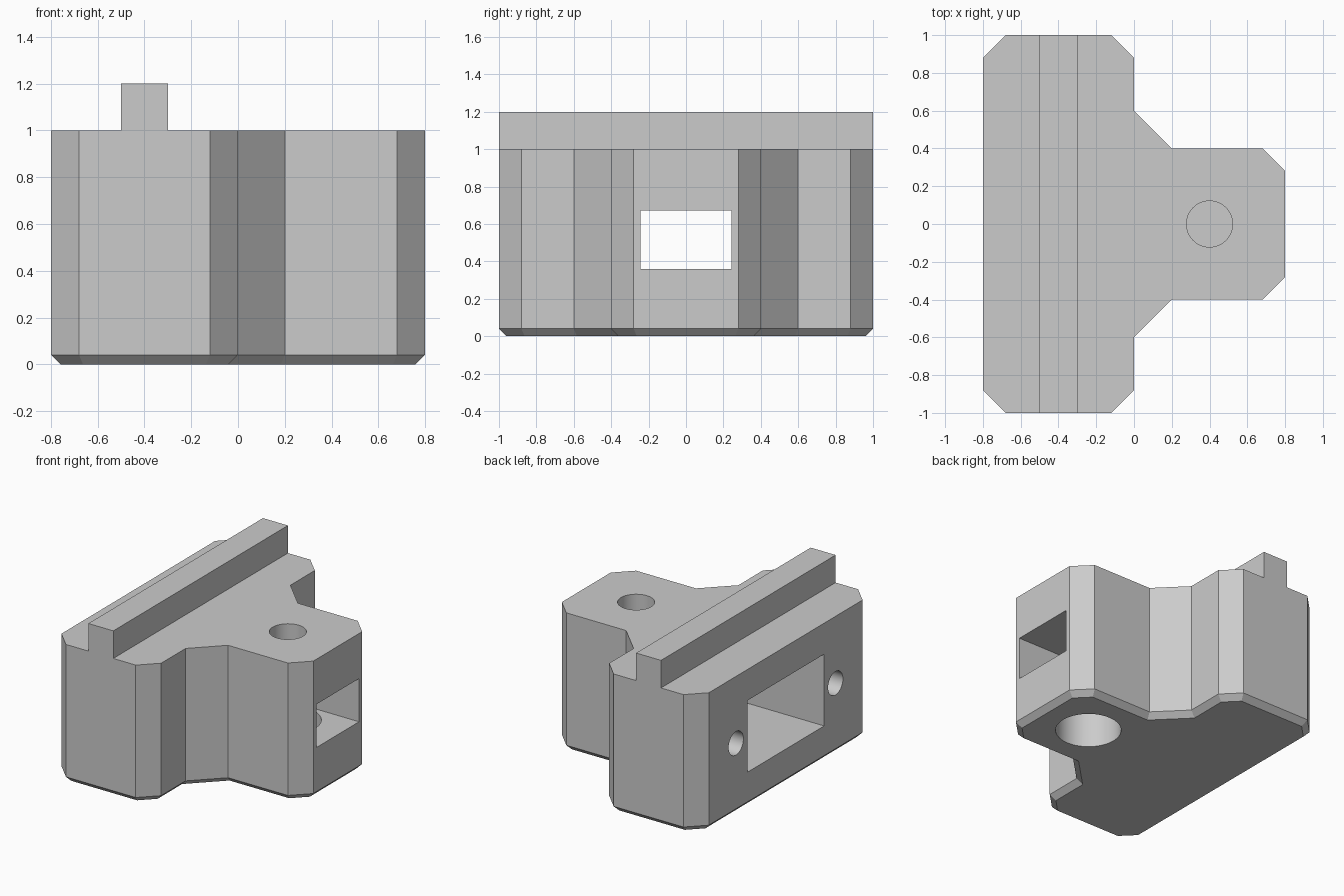
import bpy, bmesh, math
from mathutils import Matrix, Vector

if "Cube" in bpy.data.objects:
    bpy.data.objects.remove(bpy.data.objects["Cube"], do_unlink=True)

grey = bpy.data.materials.new("plain grey")
grey.use_nodes = True
COLOR = (0.6, 0.6, 0.6, 1)
grey.diffuse_color = COLOR
grey.node_tree.nodes["Principled BSDF"].inputs["Base Color"].default_value = COLOR


def make_object(name, bm):
    bmesh.ops.recalc_face_normals(bm, faces=bm.faces)
    mesh = bpy.data.meshes.new(name)
    bm.to_mesh(mesh)
    bm.free()
    mesh.materials.append(grey)
    obj = bpy.data.objects.new(name, mesh)
    bpy.context.collection.objects.link(obj)
    return obj


def box(name, low, high):
    low, high = Vector(low), Vector(high)
    bm = bmesh.new()
    bmesh.ops.create_cube(bm, size=1)
    bmesh.ops.scale(bm, vec=high - low, verts=bm.verts)
    bmesh.ops.translate(bm, vec=(low + high) / 2, verts=bm.verts)
    return make_object(name, bm)


def cylinder(name, start, end, radius):
    start, end = Vector(start), Vector(end)
    axis = end - start
    turn = axis.to_track_quat("Z", "Y").to_matrix().to_4x4()
    bm = bmesh.new()
    bmesh.ops.create_cone(bm, cap_ends=True, segments=64, radius1=radius,
                          radius2=radius, depth=axis.length,
                          matrix=Matrix.Translation((start + end) / 2) @ turn)
    return make_object(name, bm)


def cut(target, cutter):
    mod = target.modifiers.new("cut", "BOOLEAN")
    mod.operation = "DIFFERENCE"
    mod.solver = "EXACT"
    mod.object = cutter
    bpy.context.view_layer.objects.active = target
    bpy.ops.object.modifier_apply(modifier=mod.name)
    bpy.data.objects.remove(cutter, do_unlink=True)


# T-shaped block: half outline mirrored across y, extruded, bottom rim chamfered
half = [(0.8, 0.28), (0.68, 0.4), (0.2, 0.4), (0, 0.6),
        (0, 0.88), (-0.12, 1), (-0.68, 1), (-0.8, 0.88)]
outline = half + [(x, -y) for x, y in reversed(half)]
bm = bmesh.new()
base = bm.faces.new([bm.verts.new((x, y, 0)) for x, y in outline])
top = bmesh.ops.extrude_face_region(bm, geom=[base], use_keep_orig=True)["geom"]
bmesh.ops.translate(bm, vec=(0, 0, 1),
                    verts=[v for v in top if isinstance(v, bmesh.types.BMVert)])
bmesh.ops.recalc_face_normals(bm, faces=bm.faces)
rim = [e for e in bm.edges if all(v.co.z < 0.01 for v in e.verts)]
bmesh.ops.bevel(bm, geom=rim, offset=0.04, segments=1, affect="EDGES")
body = make_object("body", bm)

# Wide pocket in the left-hand end and narrower slot through the stem
cut(body, box("pocket_cutter", (-0.9, -0.44, 0.255), (-0.18, 0.44, 0.775)))
cut(body, box("slot_cutter", (-0.3, -0.244, 0.36), (0.9, 0.244, 0.673)))

# Blind screw holes beside the pocket
for side in (-1, 1):
    cut(body, cylinder("screw_hole_cutter", (-0.9, side * 0.57, 0.515),
                       (-0.4, side * 0.57, 0.515), 0.085))

# Wide bore from below into the slot, small blind bore from above
cut(body, cylinder("lower_bore_cutter", (0.4, 0, -0.1), (0.4, 0, 0.5), 0.22))
cut(body, cylinder("upper_bore_cutter", (0.4, 0, 0.7), (0.4, 0, 1.1), 0.122))

# Rail along the top
rail = box("top_rail", (-0.5, -1, 1), (-0.3, 1, 1.2))

# Smooth bores, crisp edges
bpy.ops.object.select_all(action="DESELECT")
body.select_set(True)
bpy.context.view_layer.objects.active = body
bpy.ops.object.shade_smooth_by_angle(angle=math.radians(30))
